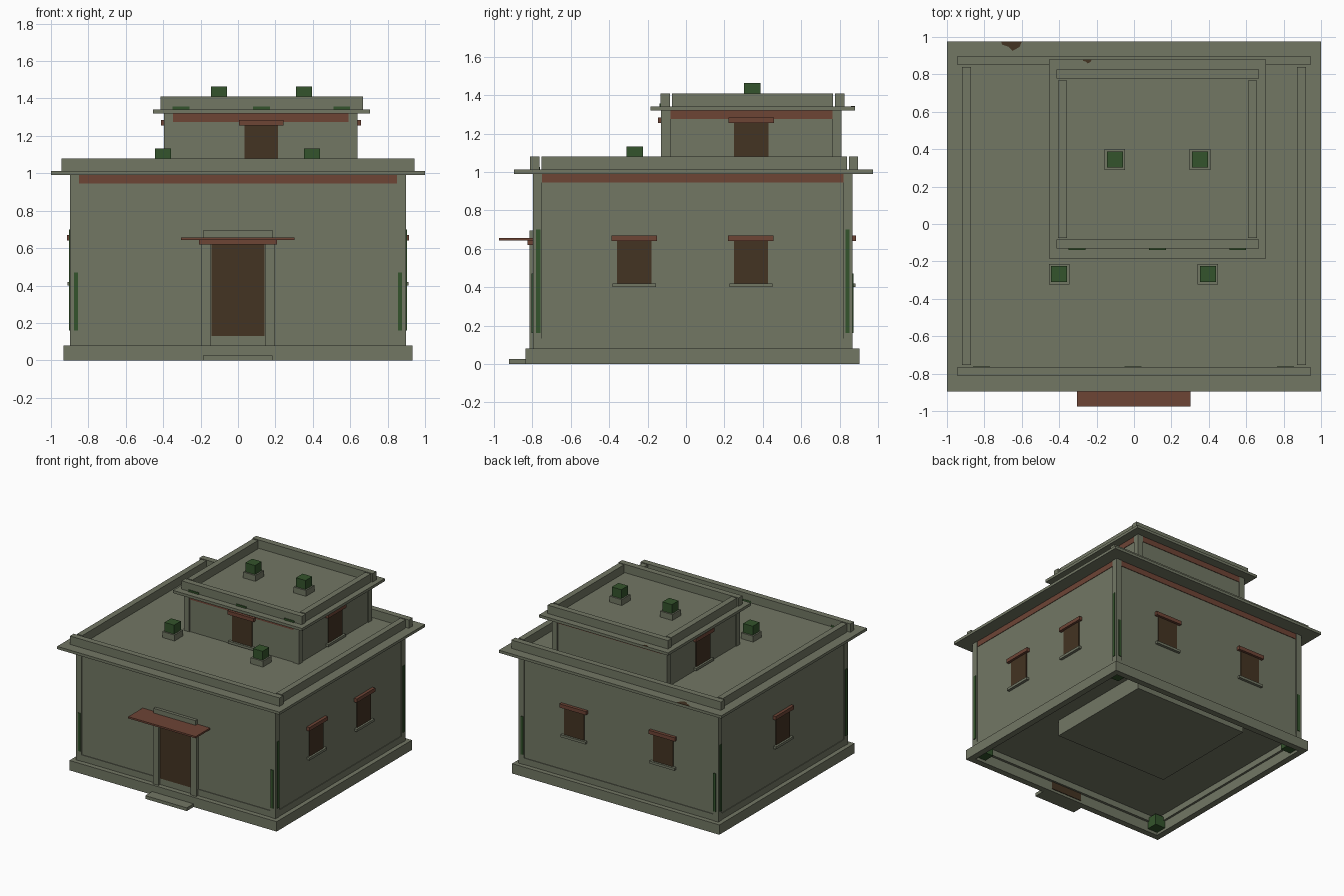
import bpy
import bmesh

cube = bpy.data.objects.get("Cube")
if cube:
    bpy.data.objects.remove(cube, do_unlink=True)


def material(name, rgb):
    m = bpy.data.materials.new(name)
    m.use_nodes = True
    m.diffuse_color = (*rgb, 1)
    m.node_tree.nodes["Principled BSDF"].inputs["Base Color"].default_value = (*rgb, 1)
    return m


STONE = material("grey green plaster", (0.168, 0.184, 0.127))
GREEN = material("leaf green", (0.034, 0.088, 0.025))
RED = material("red brown trim", (0.155, 0.058, 0.036))
WOOD = material("dark brown wood", (0.056, 0.033, 0.016))


def finish(name, bm, mat):
    bmesh.ops.recalc_face_normals(bm, faces=bm.faces)
    mesh = bpy.data.meshes.new(name)
    bm.to_mesh(mesh)
    bm.free()
    mesh.materials.append(mat)
    obj = bpy.data.objects.new(name, mesh)
    bpy.context.scene.collection.objects.link(obj)


def boxes(name, mat, *spans):
    """One object of boxes, each given as (x0, x1, y0, y1, z0, z1)."""
    bm = bmesh.new()
    for x0, x1, y0, y1, z0, z1 in spans:
        for v in bmesh.ops.create_cube(bm, size=1)["verts"]:
            v.co.x = x0 if v.co.x < 0 else x1
            v.co.y = y0 if v.co.y < 0 else y1
            v.co.z = z0 if v.co.z < 0 else z1
    finish(name, bm, mat)


def ring(name, mat, rect, z0, z1, t, gap=0.0, side_in=0.0):
    """Four bars around a rectangle; side bars can be set in and shortened."""
    x0, x1, y0, y1 = rect
    a, b = x0 + side_in, x1 - side_in
    boxes(name, mat,
          (x0, x1, y0, y0 + t, z0, z1), (x0, x1, y1 - t, y1, z0, z1),
          (a, a + t, y0 + t + gap, y1 - t - gap, z0, z1),
          (b - t, b, y0 + t + gap, y1 - t - gap, z0, z1))


def corners(name, mat, rect, z0, z1, t):
    x0, x1, y0, y1 = rect
    boxes(name, mat, *[(x, x + t, y, y + t, z0, z1)
                       for x in (x0, x1 - t) for y in (y0, y1 - t)])


def grow(rect, d):
    return (rect[0] - d, rect[1] + d, rect[2] - d, rect[3] + d)


def on_wall(name, mat, rect, side, centre, width, z0, z1, depth):
    """A box standing proud of one wall."""
    x0, x1, y0, y1 = rect
    a, b = centre - width / 2, centre + width / 2
    s = 0.01
    span = {"front": (a, b, y0 - depth, y0 + s), "back": (a, b, y1 - s, y1 + depth),
            "left": (x1 - s, x1 + depth, a, b), "right": (x0 - depth, x0 + s, a, b)}[side]
    boxes(name, mat, (*span, z0, z1))


def window(rect, side, centre, z0, z1):
    on_wall(side + "_window", WOOD, rect, side, centre, 0.178, z0, z1, 0.006)
    on_wall(side + "_window_lintel", RED, rect, side, centre, 0.237, z1 - 0.005, z1 + 0.025, 0.025)
    on_wall(side + "_window_sill", STONE, rect, side, centre, 0.225, z0 - 0.02, z0, 0.022)


# Storeys: walls, corner posts, trim band, roof slab and parapet
lower = (-0.89, 0.89, -0.79, 0.86)
upper = (-0.388, 0.632, -0.122, 0.802)
for label, rect, base, floor, top, slab, rail in (
        ("lower", lower, 0.13, 0.08, 0.99, (-1, 1, -0.895, 0.975), (-0.943, 0.943, -0.812, 0.897)),
        ("upper", upper, 1.01, 1.01, 1.32, (-0.455, 0.705, -0.185, 0.88), (-0.415, 0.667, -0.132, 0.825))):
    boxes(label + "_walls", STONE, (*rect, base, top))
    corners(label + "_corner_posts", STONE, grow(rect, 0.008), floor, top, 0.048)
    ring(label + "_trim_band", RED, grow(rect, 0.004), top - 0.045, top, 0.02)
    boxes(label + "_roof_slab", STONE, (*slab, top, top + 0.022))
    ring(label + "_parapet", STONE, rail, top + 0.02, top + 0.09, 0.048, 0.01,
         0.023 if label == "lower" else 0.01)

# Open plinth, skirting and the foundation block inside
ring("plinth", STONE, (-0.932, 0.932, -0.835, 0.903), 0, 0.08, 0.05)
ring("skirting", STONE, grow(lower, 0.005), 0.08, 0.132, 0.03)
boxes("foundation_block", STONE, (*upper, 0, 0.14))
corners("foundation_corner_plants", GREEN, grow(lower, -0.01), 0.02, 0.11, 0.09)

# Windows
for side, spots in {"left": (-0.27, 0.338), "right": (0.035,), "back": (-0.4, 0.4)}.items():
    for c in spots:
        window(lower, side, c, 0.42, 0.645)
for side, c in (("front", 0.125), ("left", 0.34), ("right", 0.34)):
    window(upper, side, c, 1.04, 1.26)

# Entrance: door, frame, canopy and step
on_wall("door", WOOD, lower, "front", 0, 0.285, 0.13, 0.625, 0.007)
boxes("door_threshold_back", WOOD, (-0.14, 0.14, -0.786, -0.78, 0.02, 0.13))
for x in (-0.17, 0.17):
    on_wall("door_frame_post", STONE, lower, "front", x, 0.052, 0.08, 0.625, 0.025)
on_wall("door_lintel", RED, lower, "front", 0, 0.415, 0.62, 0.65, 0.035)
on_wall("door_cornice", STONE, lower, "front", 0, 0.375, 0.655, 0.695, 0.025)
boxes("door_canopy", RED, (-0.305, 0.302, -0.975, -0.79, 0.643, 0.657))
boxes("door_step", STONE, (-0.188, 0.185, -0.922, -0.83, 0, 0.026))

# Climbing plants beside the corners
for side, ends, top in (("front", (-0.867, 0.867), 0.47), ("back", (-0.867, 0.867), 0.47),
                        ("left", (-0.77, 0.842), 0.7), ("right", (-0.77, 0.842), 0.7)):
    for c in ends:
        on_wall(side + "_vine", GREEN, lower, side, c, 0.022, 0.16, top, 0.014)

# Roof planters
for x, y, z in ((-0.4, -0.268, 1.01), (0.395, -0.268, 1.01), (-0.102, 0.345, 1.34), (0.353, 0.345, 1.34)):
    boxes("planter", STONE, (x - 0.055, x + 0.055, y - 0.055, y + 0.055, z, z + 0.05))
    boxes("planter_shrub", GREEN, (x - 0.043, x + 0.043, y - 0.043, y + 0.043, z + 0.05, z + 0.123))

# Moss strips at the parapet feet
for x in (-0.305, 0.125, 0.555):
    boxes("upper_moss", GREEN, (x - 0.045, x + 0.045, -0.139, -0.13, 1.342, 1.356))
for x in (-0.815, -0.005, 0.81):
    boxes("lower_moss", GREEN, (x - 0.045, x + 0.045, -0.766, -0.761, 1.01, 1.025))

# Worn patches on the slab edges
for x, y, w, z in ((-0.655, 0.975, 0.055, 1.012), (-0.25, 0.88, 0.024, 1.342)):
    bm = bmesh.new()
    face = bm.faces.new([bm.verts.new((x + w * a, y + w * b, z)) for a, b in
                         ((-1, 0), (-0.9, -0.3), (-0.3, -0.5), (0.1, -0.9), (0.8, -0.5), (1, 0))])
    for v in bmesh.ops.extrude_face_region(bm, geom=[face])["geom"]:
        if isinstance(v, bmesh.types.BMVert):
            v.co.z += 0.002
    finish("worn_patch", bm, WOOD)
